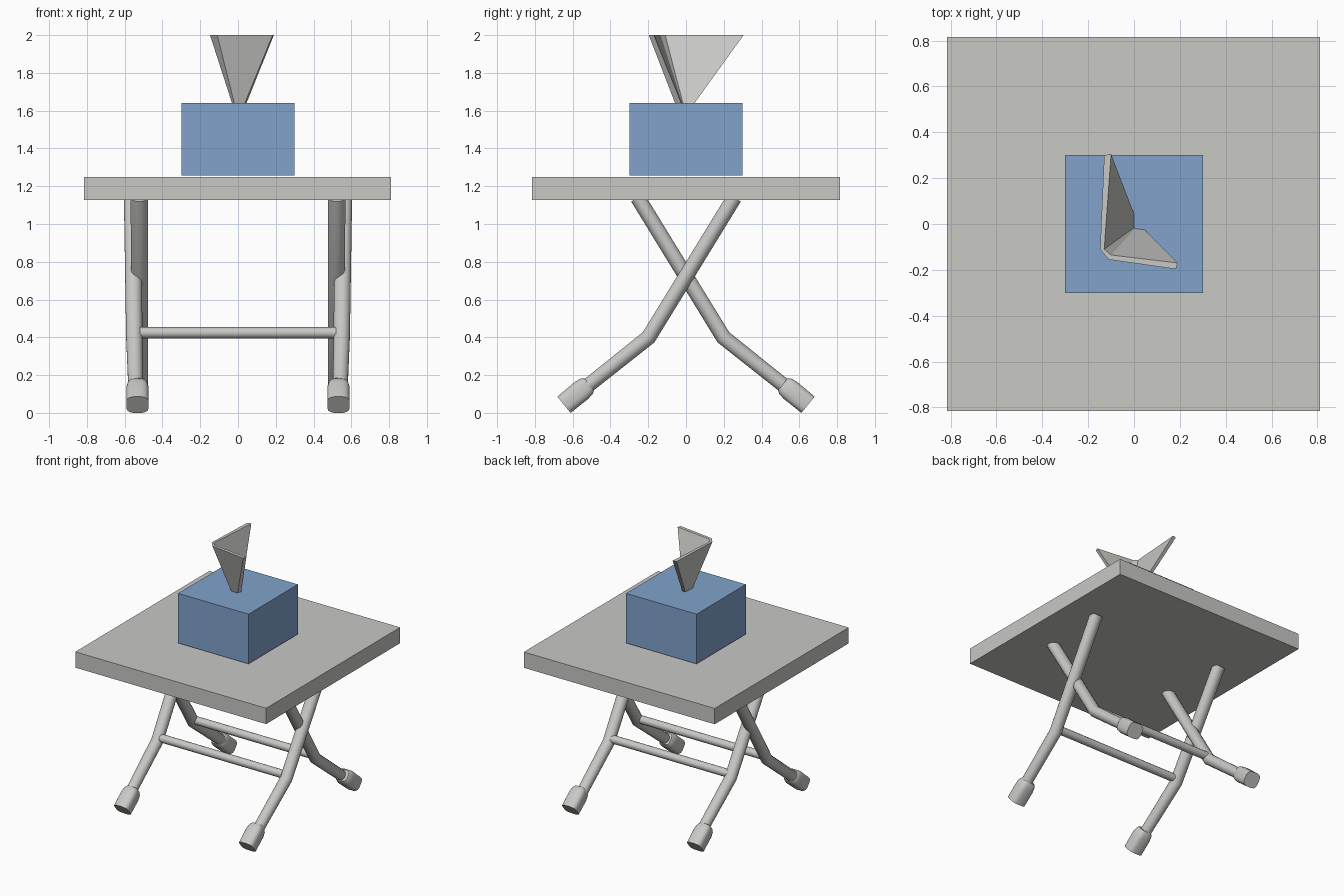
import bpy, bmesh, math
from mathutils import Vector

if "Cube" in bpy.data.objects:
    bpy.data.objects.remove(bpy.data.objects["Cube"])


def material(name, rgb):
    m = bpy.data.materials.new(name)
    m.diffuse_color = (*rgb, 1)
    m.use_nodes = True
    m.node_tree.nodes["Principled BSDF"].inputs["Base Color"].default_value = m.diffuse_color
    return m


GREY = material("warm grey", (0.58, 0.58, 0.56))
BLUE = material("muted blue", (0.22, 0.36, 0.60))


def loft(name, rings, mat, smooth=None):
    """Skin a list of equally long closed rings and cap both ends."""
    bm = bmesh.new()
    loops = [[bm.verts.new(p) for p in ring] for ring in rings]
    n = len(rings[0])
    for a, b in zip(loops, loops[1:]):
        for i in range(n):
            j = (i + 1) % n
            bm.faces.new((a[i], a[j], b[j], b[i]))
    bm.faces.new(loops[0][::-1])
    bm.faces.new(loops[-1])
    bmesh.ops.recalc_face_normals(bm, faces=bm.faces)
    me = bpy.data.meshes.new(name)
    bm.to_mesh(me)
    bm.free()
    me.materials.append(mat)
    ob = bpy.data.objects.new(name, me)
    bpy.context.collection.objects.link(ob)
    if smooth:
        bpy.ops.object.select_all(action='DESELECT')
        ob.select_set(True)
        bpy.context.view_layer.objects.active = ob
        bpy.ops.object.shade_smooth_by_angle(angle=math.radians(smooth))
    return ob


def box(name, x0, x1, y0, y1, z0, z1, mat):
    base = [(x0, y0), (x1, y0), (x1, y1), (x0, y1)]
    return loft(name, [[(x, y, z) for x, y in base] for z in (z0, z1)], mat)


def ring(center, normal, rx, rn, sides=16, power=1.0):
    """Ellipse (power 1) or rounded square (power < 1) spanned by x and normal."""
    pts = []
    for i in range(sides):
        a = 2 * math.pi * (i + 0.5) / sides
        c, s = math.cos(a), math.sin(a)
        c = math.copysign(abs(c) ** power, c)
        s = math.copysign(abs(s) ** power, s)
        pts.append(center + Vector((rx * c, 0, 0)) + normal * (rn * s))
    return pts


def perp(d):
    return Vector((0, -d.z, d.y)).normalized()


# table top and block
box("table_top", -0.815, 0.81, -0.815, 0.815, 1.127, 1.249, GREY)
box("blue_block", -0.30, 0.30, -0.30, 0.30, 1.257, 1.64, BLUE)

# flared folded plate standing on the block
plate_low = [(-0.025, 0.045), (-0.032, -0.035), (-0.02, -0.055), (0.036, -0.058),
             (0.045, -0.025), (0.004, -0.02), (0.0, -0.016), (0.0, 0.045)]
plate_high = [(-0.13, 0.30), (-0.148, -0.11), (-0.11, -0.155), (0.183, -0.197),
              (0.19, -0.17), (-0.10, -0.135), (-0.13, -0.11), (-0.10, 0.305)]
loft("folded_plate", [[(x, y, 1.64) for x, y in plate_low],
                      [(x, y, 2.0) for x, y in plate_high]], GREY)

# crossed bent legs with feet, and a bar joining each pair
for end, sy, x_top, x_low in (("front", 1, 0.558, 0.54), ("back", -1, 0.523, 0.515)):
    for side, sx in (("left", -1), ("right", 1)):
        top = Vector((sx * x_top, sy * 0.256, 1.14))
        bend = Vector((sx * (x_top + x_low) / 2, -sy * 0.198, 0.40))
        low = Vector((sx * x_low, -sy * 0.60, 0.08))
        n1, n2 = perp(bend - top), perp(low - bend)
        mid = (n1 + n2).normalized()
        loft(f"{end}_{side}_leg",
             [ring(top, n1, 0.047, 0.041), ring(bend, mid, 0.044, 0.041 / mid.dot(n1)),
              ring(low, n2, 0.039, 0.039)], GREY, 35)
        # rubber foot
        tip = Vector((sx * 0.532, -sy * 0.646, 0.043))
        up = Vector((0, sy * 0.77, 0.63)).normalized()
        n = perp(up)
        loft(f"{end}_{side}_foot",
             [ring(tip + up * t, n, rx, rn, 16, 0.6) for t, rx, rn in
              ((0, 0.06, 0.056), (0.12, 0.06, 0.058), (0.155, 0.054, 0.052), (0.172, 0.044, 0.042))],
             GREY, 35)
    # cross bar
    loft(f"{end}_cross_bar",
         [[(x, -sy * 0.19 + 0.03 * math.cos(a), 0.424 + 0.03 * math.sin(a))
           for a in (math.tau * i / 12 for i in range(12))] for x in (-0.52, 0.52)], GREY, 35)
